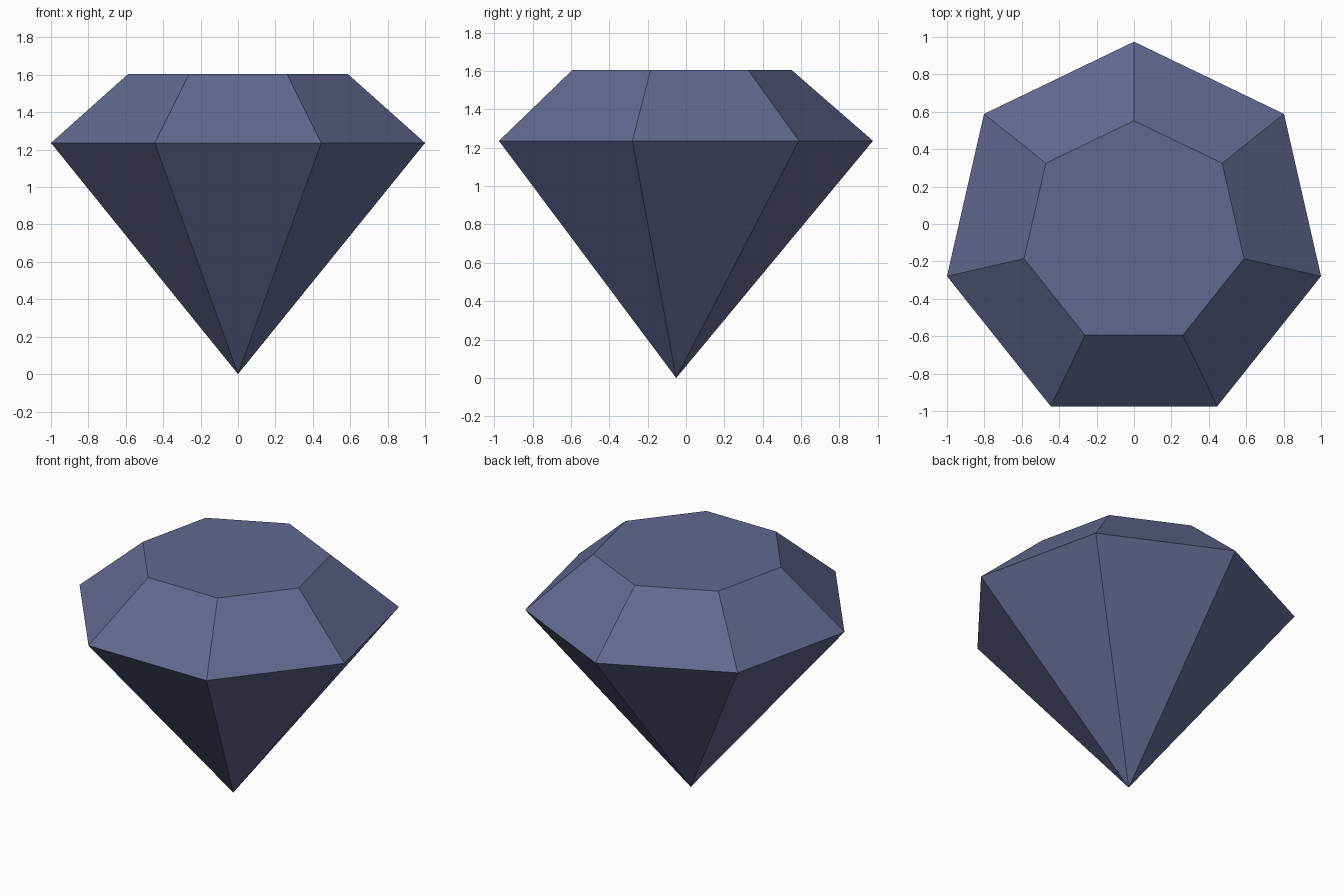
import bpy, bmesh, math

if "Cube" in bpy.data.objects:
    bpy.data.objects.remove(bpy.data.objects["Cube"])

SIDES = 7
CENTRE_Y = -0.051  # heptagon axis, so the bounds are centred on y = 0

mat = bpy.data.materials.new("slate blue")
mat.diffuse_color = (0.125, 0.14, 0.28, 1)
mat.use_nodes = True
mat.node_tree.nodes["Principled BSDF"].inputs["Base Color"].default_value = mat.diffuse_color


def ring(bm, radius, z):
    """Heptagon with one corner pointing to the back."""
    angles = [math.pi / 2 + i * math.tau / SIDES for i in range(SIDES)]
    return [bm.verts.new((radius * math.cos(a), CENTRE_Y + radius * math.sin(a), z)) for a in angles]


bm = bmesh.new()
tip = bm.verts.new((0, CENTRE_Y, 0))
girdle = ring(bm, 1.0257, 1.236)
table = ring(bm, 0.603, 1.604)

# Pavilion and crown facets, then the flat table
for i in range(SIDES):
    j = (i + 1) % SIDES
    bm.faces.new((tip, girdle[j], girdle[i]))
    bm.faces.new((girdle[i], girdle[j], table[j], table[i]))
bm.faces.new(table)
bmesh.ops.recalc_face_normals(bm, faces=bm.faces)

mesh = bpy.data.meshes.new("cut_gem")
bm.to_mesh(mesh)
bm.free()
mesh.materials.append(mat)
gem = bpy.data.objects.new("cut_gem", mesh)
bpy.context.collection.objects.link(gem)
